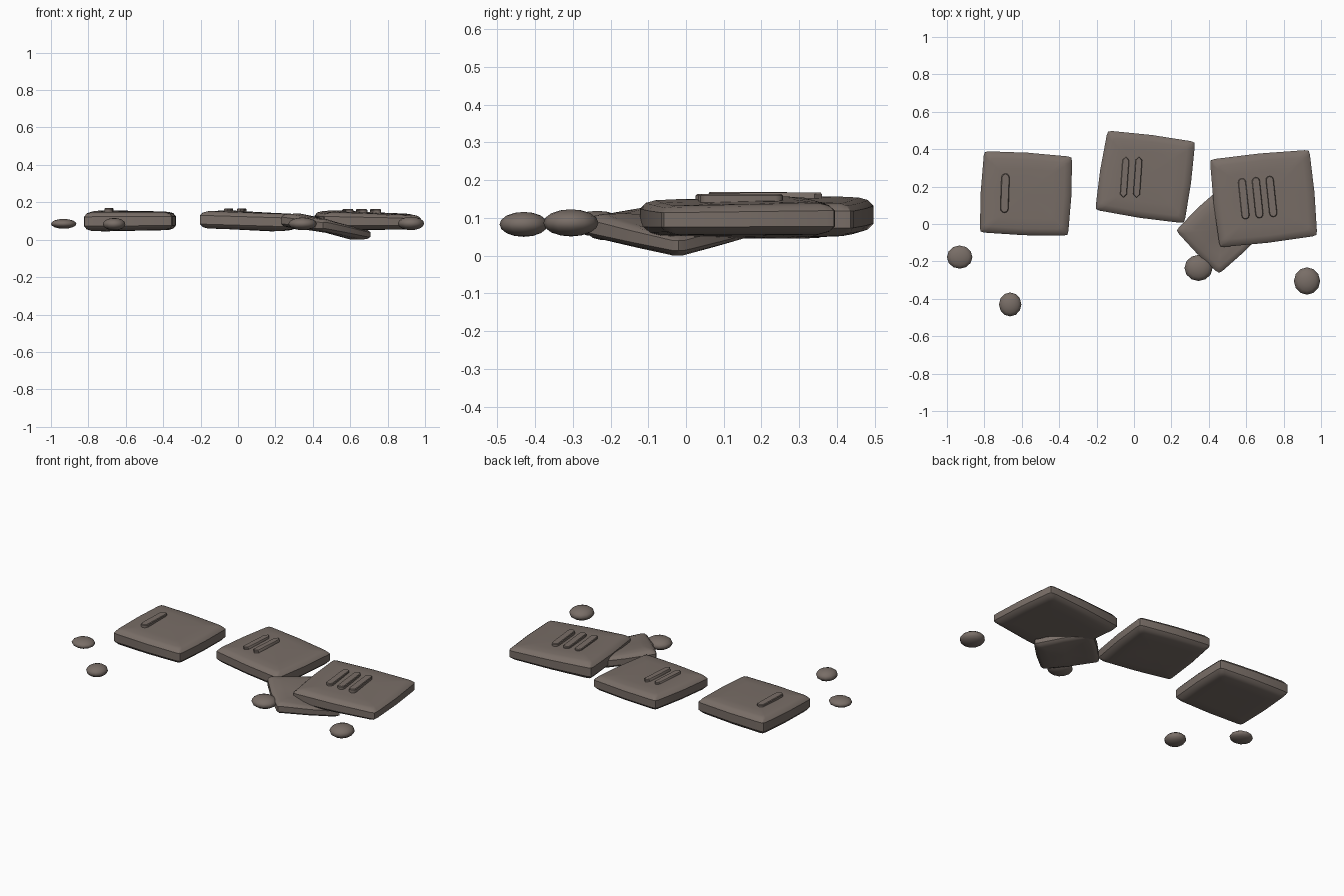
import bpy, bmesh, math
from mathutils import Vector, Matrix

cube = bpy.data.objects.get("Cube")
if cube:
    bpy.data.objects.remove(cube, do_unlink=True)

stone = bpy.data.materials.new("warm grey stone")
colour = (0.19, 0.155, 0.135, 1)
stone.diffuse_color = colour
stone.use_nodes = True
bsdf = next(n for n in stone.node_tree.nodes if n.type == 'BSDF_PRINCIPLED')
bsdf.inputs["Base Color"].default_value = colour
bsdf.inputs["Roughness"].default_value = 0.9


def finish(name, bm, angle=35):
    bmesh.ops.recalc_face_normals(bm, faces=bm.faces)
    mesh = bpy.data.meshes.new(name)
    bm.to_mesh(mesh)
    bm.free()
    mesh.materials.append(stone)
    obj = bpy.data.objects.new(name, mesh)
    bpy.context.collection.objects.link(obj)
    bpy.ops.object.select_all(action='DESELECT')
    obj.select_set(True)
    bpy.context.view_layer.objects.active = obj
    bpy.ops.object.shade_smooth_by_angle(angle=math.radians(angle))
    return obj


def loft(name, rings, angle=35):
    """Skin a stack of equal point loops and cap both ends."""
    bm = bmesh.new()
    loops = [[bm.verts.new(p) for p in ring] for ring in rings]
    n = len(loops[0])
    for a, b in zip(loops, loops[1:]):
        for i in range(n):
            j = (i + 1) % n
            bm.faces.new((a[i], a[j], b[j], b[i]))
    for cap in (loops[0], loops[-1]):
        middle = bm.verts.new(sum((v.co for v in cap), Vector()) / n)
        for i in range(n):
            bm.faces.new((cap[i], cap[(i + 1) % n], middle))
    return finish(name, bm, angle)


# Share of height, share of outline width
PILLOW = [(0, 0.6), (0.02, 0.84), (0.1, 0.94), (0.26, 1), (0.74, 1),
          (0.9, 0.94), (0.97, 0.84), (1, 0.6)]


def slab(name, corners, chamfer=0.025, bulge=0.006):
    """Worn stone slab; each corner is x, y, bottom, top."""
    pts = [Vector(c[:2]) for c in corners]
    centre = sum(pts, Vector((0, 0))) / len(pts)
    outline = []
    for i, (p, c) in enumerate(zip(pts, corners)):
        k = (i + 1) % len(pts)
        back = (pts[i - 1] - p).normalized() * chamfer
        ahead = (pts[k] - p).normalized() * chamfer
        for q in (p + back, p + (back + ahead) * 0.2, p + ahead):
            outline.append((q, c[2], c[3]))
        mid = (p + pts[k]) / 2
        mid += (mid - centre).normalized() * bulge
        outline.append((mid, (c[2] + corners[k][2]) / 2, (c[3] + corners[k][3]) / 2))
    rings = []
    for t, s in PILLOW:
        ring = []
        for q, low, high in outline:
            xy = centre.lerp(q, s)
            ring.append((xy.x, xy.y, low + (high - low) * t))
        rings.append(ring)
    return loft(name, rings)


def bar(name, x, y, length, width, turn, low, high, steps):
    """Raised tally bar with rounded ends."""
    r = width / 2
    half = length / 2 - r
    outline = []
    for end in (0, 1):
        for i in range(steps + 1):
            a = math.pi * (end + i / steps)
            outline.append(Vector((r * math.cos(a), r * math.sin(a) + (half if end == 0 else -half), 0)))
    spin = Matrix.Rotation(math.radians(turn), 3, 'Z')
    rings = []
    for z, s in ((low, 1), (high - 0.004, 1), (high, 0.85)):
        ring = []
        for p in outline:
            q = spin @ Vector((p.x * s, p.y - (1 - s) * r * (1 if p.y > 0 else -1), 0))
            ring.append((x + q.x, y + q.y, z))
        rings.append(ring)
    return loft(name, rings)


def pebble(name, x, y, z, rx, ry, rz):
    bm = bmesh.new()
    bmesh.ops.create_uvsphere(bm, u_segments=12, v_segments=8, radius=1)
    bmesh.ops.scale(bm, vec=(rx, ry, rz), verts=bm.verts)
    bmesh.ops.translate(bm, vec=(x, y, z), verts=bm.verts)
    return finish(name, bm, 60)


# Three standing slabs, corners anticlockwise from the front right
slab("first_slab", [(-0.825, -0.045, 0.045, 0.15), (-0.352, -0.063, 0.05, 0.15),
                    (-0.33, 0.36, 0.05, 0.152), (-0.802, 0.39, 0.045, 0.157)])
slab("second_slab", [(-0.208, 0.075, 0.058, 0.155), (0.27, 0.003, 0.045, 0.142),
                     (0.328, 0.44, 0.05, 0.142), (-0.142, 0.5, 0.06, 0.157)])
slab("third_slab", [(0.458, -0.125, 0.05, 0.15), (0.98, -0.063, 0.055, 0.135),
                    (0.938, 0.397, 0.055, 0.142), (0.405, 0.345, 0.045, 0.157)])

# Tilted slab tucked under the third
slab("fallen_slab", [(0.222, -0.035, 0.065, 0.14), (0.455, -0.268, 0.04, 0.112),
                     (0.715, -0.02, 0.0, 0.055), (0.475, 0.205, 0.045, 0.115)])

# Tally bars: one, two and three
bar("first_slab_bar", -0.69, 0.165, 0.21, 0.044, -2, 0.13, 0.169, 6)
for i in range(2):
    bar(f"second_slab_bar_{i + 1}", -0.05 + 0.07 * i, 0.25, 0.22, 0.036, -4, 0.13, 0.167, 2)
for i in range(3):
    bar(f"third_slab_bar_{i + 1}", 0.587 + 0.074 * i, 0.135 + 0.006 * i, 0.22, 0.042, 6, 0.13, 0.163, 6)

# Loose pebbles
pebble("pebble_1", -0.932, -0.177, 0.085, 0.068, 0.062, 0.026)
pebble("pebble_2", -0.662, -0.43, 0.083, 0.06, 0.064, 0.033)
pebble("pebble_3", 0.345, -0.235, 0.085, 0.075, 0.07, 0.034)
pebble("pebble_4", 0.925, -0.305, 0.087, 0.07, 0.073, 0.036)
